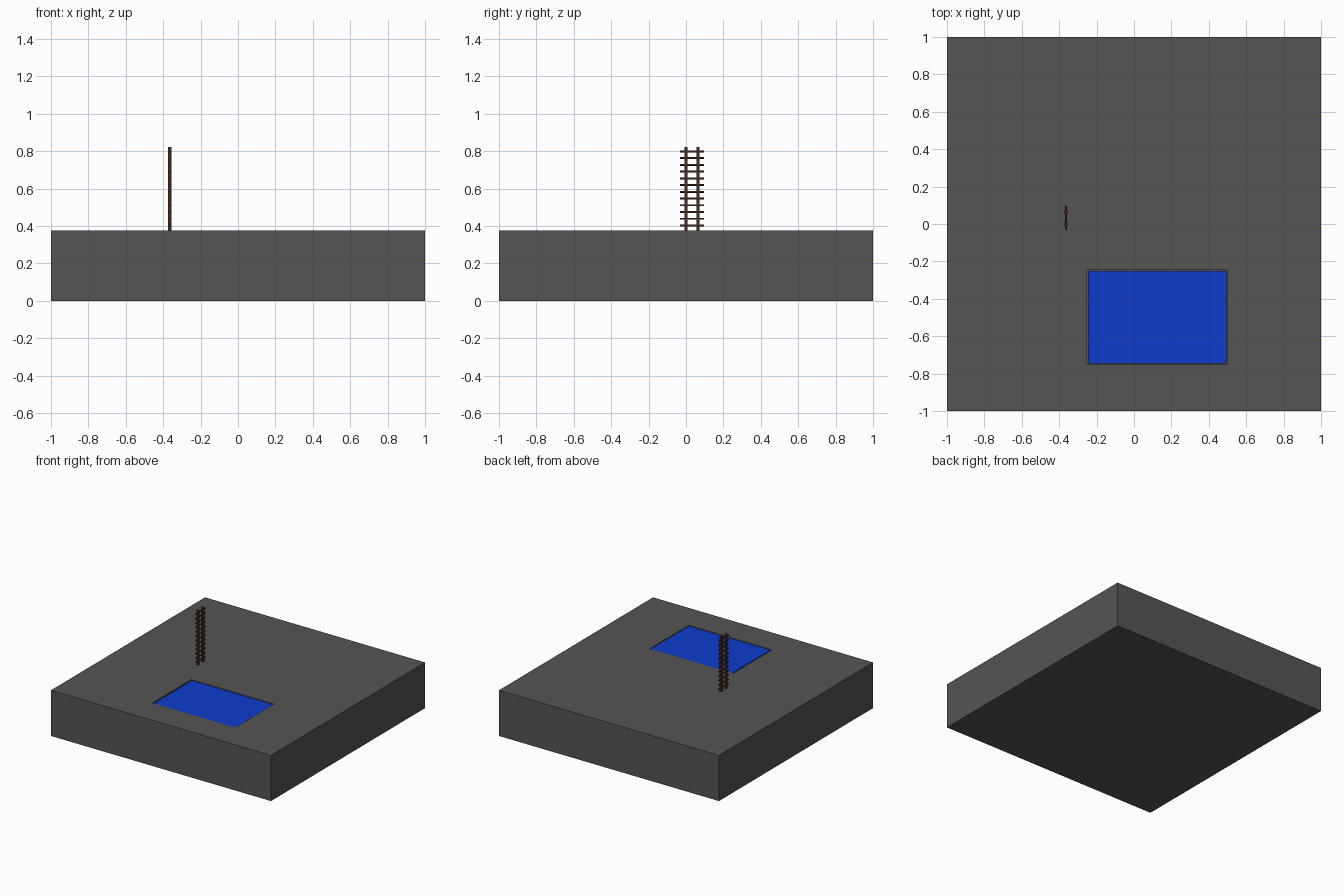
import bpy, math

if "Cube" in bpy.data.objects:
    bpy.data.objects.remove(bpy.data.objects["Cube"])

TOP = 0.375


def material(name, color):
    m = bpy.data.materials.new(name)
    m.diffuse_color = (*color, 1)
    m.use_nodes = True
    m.node_tree.nodes["Principled BSDF"].inputs["Base Color"].default_value = m.diffuse_color
    return m


def box(name, lo, hi, mat=None):
    bpy.ops.mesh.primitive_cube_add(size=1, location=[(a + b) / 2 for a, b in zip(lo, hi)])
    ob = bpy.context.object
    ob.name = name
    ob.scale = [b - a for a, b in zip(lo, hi)]
    bpy.ops.object.transform_apply(location=False, rotation=False, scale=True)
    if mat:
        ob.data.materials.append(mat)
    return ob


stone = material("stone", (0.09, 0.09, 0.09))
blue = material("water_blue", (0.004, 0.045, 0.6))
wood = material("dark_wood", (0.07, 0.025, 0.012))

# Ground slab with a recessed pool
slab = box("ground_slab", (-1, -1, 0), (1, 1, TOP), stone)
cutter = box("pool_cutter", (-0.255, -0.75, TOP - 0.015), (0.5, -0.245, TOP + 0.1))
cutter.hide_render = True
cutter.hide_set(True)
cut = slab.modifiers.new("pool", "BOOLEAN")
cut.operation = "DIFFERENCE"
cut.solver = "EXACT"
cut.object = cutter

# Water filling the pool almost to the brim
box("pool_water", (-0.245, -0.745, TOP - 0.015), (0.495, -0.25, TOP - 0.003), blue)

# Ladder: two upright rails
LX, R = -0.364, 0.009
for i, y in enumerate((0.0, 0.064)):
    box(f"ladder_rail_{i + 1}", (LX - R, y - R, TOP), (LX + R, y + R, 0.823), wood)

# Ladder: rungs that overhang the rails on both sides
for i in range(12):
    bpy.ops.mesh.primitive_cylinder_add(
        vertices=12, radius=0.005, depth=0.128,
        location=(LX, 0.032, 0.403 + i * 0.036), rotation=(math.pi / 2, 0, 0))
    rung = bpy.context.object
    rung.name = f"ladder_rung_{i + 1}"
    rung.data.materials.append(wood)
    bpy.ops.object.shade_smooth_by_angle()
